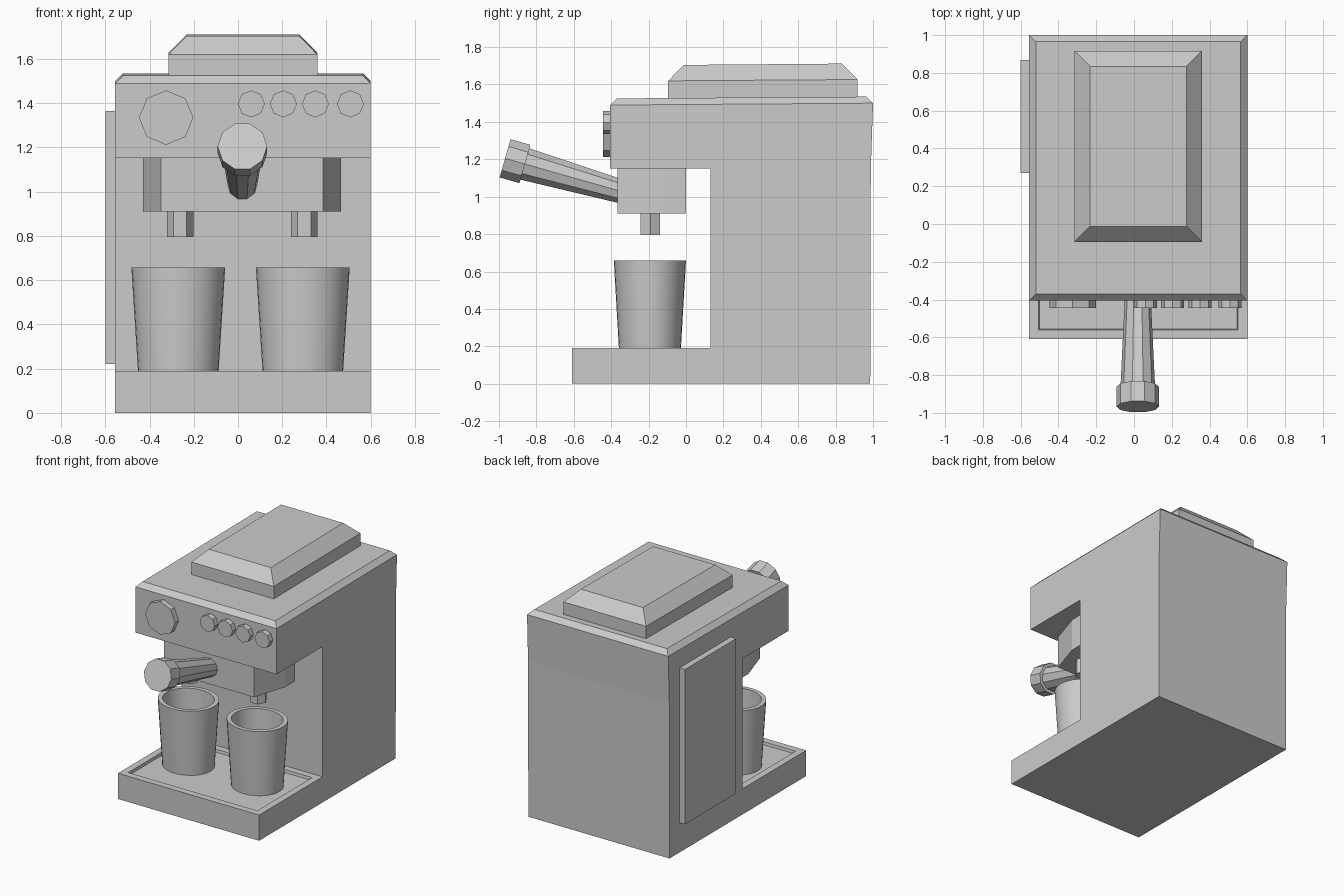
import bpy, bmesh, math
from mathutils import Vector

if "Cube" in bpy.data.objects:
    bpy.data.objects.remove(bpy.data.objects["Cube"])


def finish(bm, name):
    bmesh.ops.recalc_face_normals(bm, faces=bm.faces[:])
    me = bpy.data.meshes.new(name)
    bm.to_mesh(me)
    bm.free()
    ob = bpy.data.objects.new(name, me)
    bpy.context.collection.objects.link(ob)
    return ob


def prism(points, offset):
    """Extrude a closed 3D outline along an offset vector."""
    bm = bmesh.new()
    face = bm.faces.new([bm.verts.new(p) for p in points])
    ext = bmesh.ops.extrude_face_region(bm, geom=[face])
    moved = [v for v in ext["geom"] if isinstance(v, bmesh.types.BMVert)]
    bmesh.ops.translate(bm, verts=moved, vec=offset)
    bmesh.ops.recalc_face_normals(bm, faces=bm.faces[:])
    return bm


def inset_up_face(bm, z, thickness, depth):
    """Inset the upward face near height z, then raise or sink it."""
    face = min((f for f in bm.faces if f.normal.z > 0.9),
               key=lambda f: abs(f.calc_center_median().z - z))
    bmesh.ops.inset_region(bm, faces=[face], thickness=thickness, use_even_offset=True)
    bmesh.ops.translate(bm, verts=face.verts[:], vec=(0, 0, depth))
    return face


def turned(name, rings, sides, origin, axis=(0, 0, 1), squash=1.0):
    """Stack of (radius, height) rings along an axis, capped at both ends."""
    bm = bmesh.new()
    rot = Vector((0, 0, 1)).rotation_difference(Vector(axis))
    loops = []
    for r, h in rings:
        angles = [math.tau * i / sides for i in range(sides)]
        loops.append([bm.verts.new(Vector(origin) + rot @ Vector(
            (r * math.cos(a), r * squash * math.sin(a), h))) for a in angles])
    for lo, hi in zip(loops, loops[1:]):
        for i in range(sides):
            j = (i + 1) % sides
            bm.faces.new((lo[i], lo[j], hi[j], hi[i]))
    bm.faces.new(loops[0])
    bm.faces.new(loops[-1])
    return finish(bm, name)


# Housing: C-shaped side profile, sunken drip tray, chamfered top
profile = [(-0.61, 0), (0.985, 0), (0.988, 1.15), (1.0, 1.5), (-0.405, 1.49),
           (-0.405, 1.152), (0.13, 1.152), (0.13, 0.19), (-0.61, 0.19)]
bm = prism([(-0.555, y, z) for y, z in profile], (1.155, 0, 0))
inset_up_face(bm, 1.5, 0.035, 0.035)
tray = inset_up_face(bm, 0.19, 0.05, 0)
bmesh.ops.inset_region(bm, faces=[tray], thickness=0.005)
bmesh.ops.translate(bm, verts=tray.verts[:], vec=(0, 0, -0.02))
finish(bm, "housing")

# Raised lid with wide chamfer
bm = prism([(-0.315, -0.095, 1.5), (0.36, -0.095, 1.5),
            (0.36, 0.917, 1.5), (-0.315, 0.917, 1.5)], (0, 0, 0.12))
for v in bm.verts:
    v.co.z += 0.007 * v.co.y
inset_up_face(bm, 1.62, 0.083, 0.085)
finish(bm, "lid")

# Panel on the left side
bm = prism([(-0.6, 0.27, 0.22), (-0.6, 0.867, 0.22),
            (-0.6, 0.867, 1.365), (-0.6, 0.27, 1.365)], (0.06, 0, 0))
finish(bm, "side_panel")

# Front knobs
for i, (x, z, r) in enumerate([(-0.325, 1.335, 0.123), (0.06, 1.397, 0.061),
                               (0.205, 1.397, 0.061), (0.35, 1.397, 0.061),
                               (0.508, 1.397, 0.061)]):
    turned(f"knob_{i + 1}", [(r, 0), (r, 0.06)], 8, (x, -0.445, z), (0, 1, 0))

# Brew head with angled front corners
half = [(0.367, -0.365), (0.447, -0.115), (0.447, 0.0)]
outline = half + [(-x, y) for x, y in reversed(half)]
finish(prism([(x + 0.018, y, 0.91) for x, y in outline], (0, 0, 0.26)), "brew_head")

# Portafilter handle and its end cap
tip, along = (0.02, -0.967, 1.205), Vector((0, 1, -0.285)).normalized()
turned("handle_cap", [(0.112, 0), (0.112, 0.11), (0.09, 0.11)], 10, tip, along)
turned("handle", [(0.093, 0.08), (0.065, 0.68)], 10, tip, along)

# Spouts and hollow cups, one pair per side
for side, x in (("left", -0.262), ("right", 0.3)):
    turned(f"spout_{side}", [(0.06, 0), (0.06, 0.13)], 6, (x, -0.19, 0.795))
for side, x in (("left", -0.27), ("right", 0.293)):
    cup = turned(f"cup_{side}", [(0.181, 0), (0.212, 0.488), (0.179, 0.488), (0.155, 0.03)],
                 32, (x, -0.193, 0.17), squash=0.91)
    bpy.context.view_layer.objects.active = cup
    bpy.ops.object.select_all(action='DESELECT')
    cup.select_set(True)
    bpy.ops.object.shade_smooth_by_angle()
